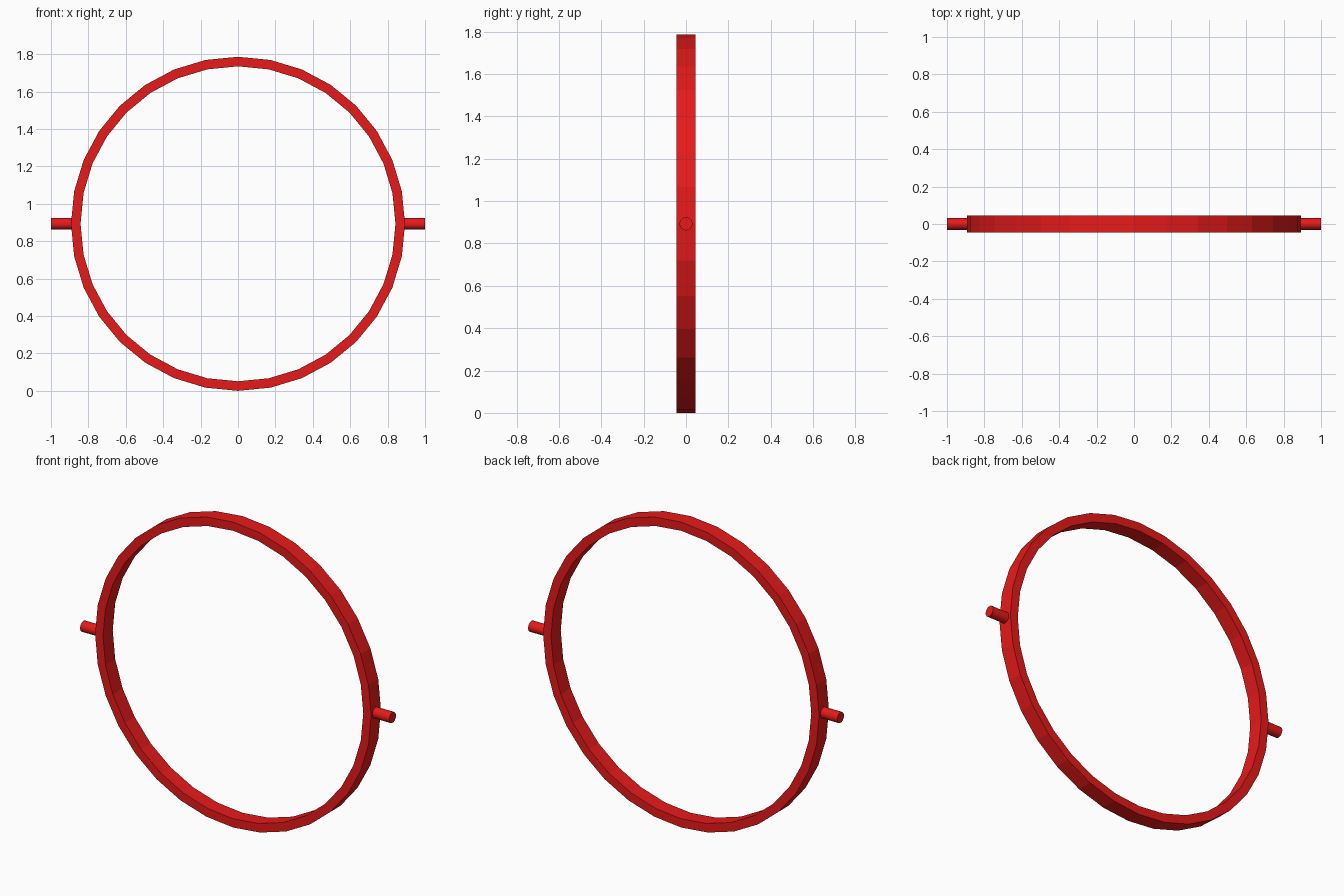
import bpy, bmesh
from math import radians, pi, sin, cos

if "Cube" in bpy.data.objects:
    bpy.data.objects.remove(bpy.data.objects["Cube"])

R_OUT, R_IN, HALF_Y = 0.893, 0.842, 0.045
SIDES = 32

red = bpy.data.materials.new("red")
red.diffuse_color = (0.8, 0.01, 0.01, 1)
red.use_nodes = True
red.node_tree.nodes["Principled BSDF"].inputs["Base Color"].default_value = red.diffuse_color

# Hoop: rectangular section revolved about the y axis
bm = bmesh.new()
profile = [(R_OUT, -HALF_Y), (R_OUT, HALF_Y), (R_IN, HALF_Y), (R_IN, -HALF_Y)]
rings = []
for i in range(SIDES):
    a = 2 * pi * i / SIDES
    rings.append([bm.verts.new((r * cos(a), y, r * sin(a))) for r, y in profile])
for i in range(SIDES):
    p, q = rings[i], rings[(i + 1) % SIDES]
    for j in range(4):
        k = (j + 1) % 4
        bm.faces.new((p[j], p[k], q[k], q[j]))
bmesh.ops.recalc_face_normals(bm, faces=bm.faces)
mesh = bpy.data.meshes.new("hoop")
bm.to_mesh(mesh)
bm.free()
hoop = bpy.data.objects.new("hoop", mesh)
hoop.location.z = R_OUT
bpy.context.collection.objects.link(hoop)
mesh.materials.append(red)

# Pivot pins on both sides, rooted inside the hoop wall
for side, name in ((-1, "left_pin"), (1, "right_pin")):
    x0, x1 = 0.86, 1.0
    bpy.ops.mesh.primitive_cylinder_add(
        vertices=32, radius=0.031, depth=x1 - x0,
        location=(side * (x0 + x1) / 2, 0, R_OUT), rotation=(0, radians(90), 0))
    pin = bpy.context.object
    pin.name = name
    pin.data.materials.append(red)
